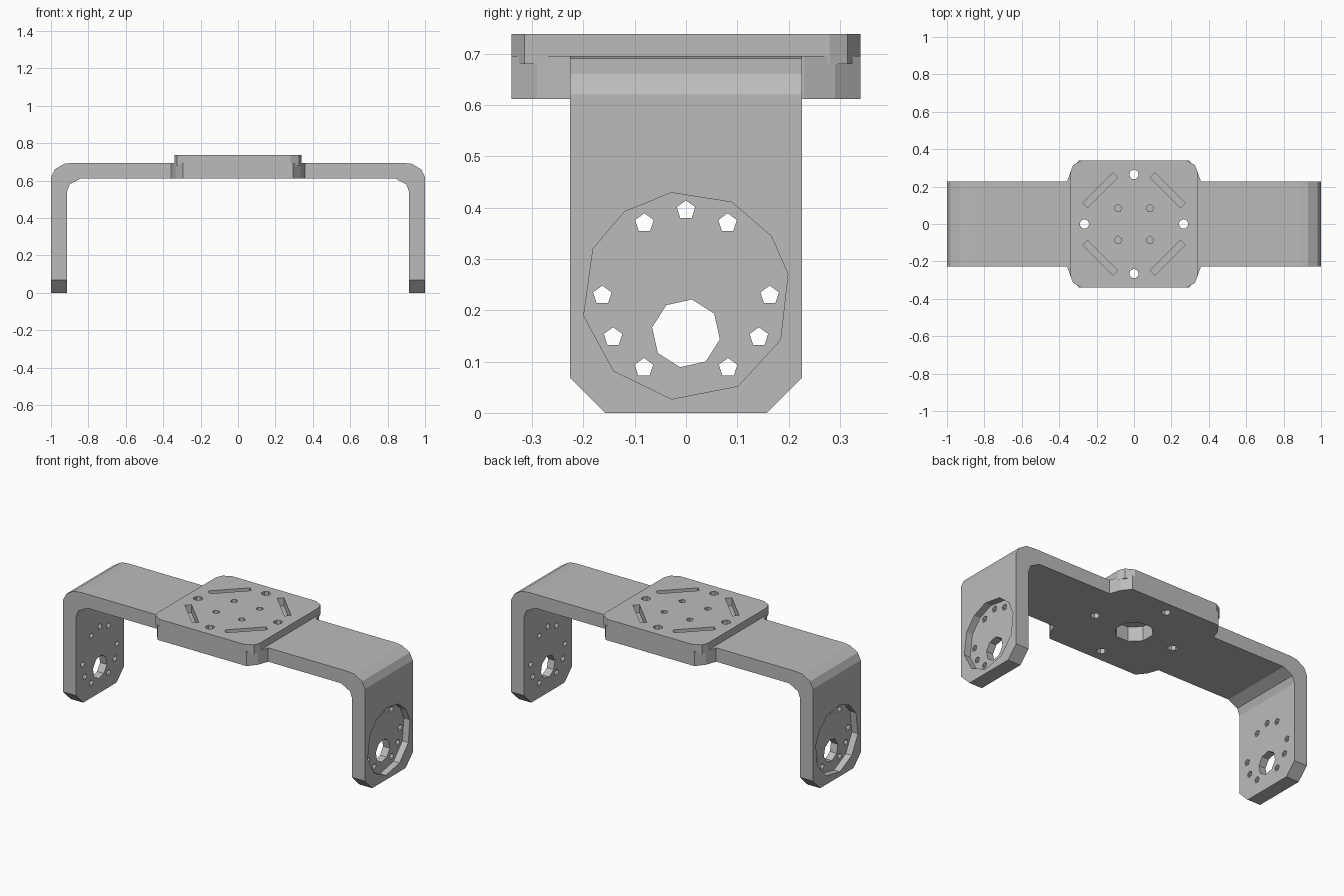
import bpy
import bmesh
from math import cos, sin, radians
from mathutils import Vector, Matrix

cube = bpy.data.objects.get("Cube")
if cube:
    bpy.data.objects.remove(cube, do_unlink=True)

grey = bpy.data.materials.new("matte grey")
grey.use_nodes = True
grey.diffuse_color = (0.5, 0.5, 0.5, 1)
grey.node_tree.nodes["Principled BSDF"].inputs["Base Color"].default_value = (0.5, 0.5, 0.5, 1)

PLACE = {
    "x": lambda u, v, w: (w, u, v),
    "y": lambda u, v, w: (u, w, v),
    "z": lambda u, v, w: (u, v, w),
}


def prism(bm, outline, lo, hi, axis):
    """Extrude a 2D outline between lo and hi along an axis."""
    place = PLACE[axis]
    face = bm.faces.new([bm.verts.new(place(u, v, lo)) for u, v in outline])
    made = bmesh.ops.extrude_face_region(bm, geom=[face])["geom"]
    shift = Vector(place(0, 0, hi - lo))
    bmesh.ops.translate(bm, vec=shift, verts=[g for g in made if isinstance(g, bmesh.types.BMVert)])


def ring(cu, cv, r, angles):
    return [(cu + r * cos(radians(a)), cv + r * sin(radians(a))) for a in angles]


def polygon(cu, cv, r, n, start=90):
    return ring(cu, cv, r, [start + 360 * i / n for i in range(n)])


def mirrored(quarter):
    """Complete an outline from its first-quadrant points."""
    half = quarter + [(-u, v) for u, v in reversed(quarter)]
    return half + [(-u, -v) for u, v in half]


def finish(bm, name):
    bmesh.ops.recalc_face_normals(bm, faces=bm.faces[:])
    mesh = bpy.data.meshes.new(name)
    bm.to_mesh(mesh)
    bm.free()
    mesh.materials.append(grey)
    obj = bpy.data.objects.new(name, mesh)
    bpy.context.collection.objects.link(obj)
    return obj


# U-shaped strap with clipped feet
half = [(0.915, 0), (1, 0), (1, 0.62), (0.98, 0.66), (0.93, 0.69), (0.88, 0.695)]
inner = [(0.84, 0.612), (0.9, 0.58), (0.915, 0.54)]
right_side = inner + half
bm = bmesh.new()
prism(bm, right_side + [(-u, v) for u, v in reversed(right_side)], -0.226, 0.226, "y")
feet = [e for e in bm.edges
        if all(v.co.z < 0.01 for v in e.verts) and abs(e.verts[0].co.y - e.verts[1].co.y) < 0.01]
bmesh.ops.bevel(bm, geom=feet, offset=0.068, segments=1, affect="EDGES")
bracket = finish(bm, "bracket")

# Widened centre and raised mounting plate
bm = bmesh.new()
prism(bm, mirrored([(0.357, 0.2), (0.357, 0.23), (0.335, 0.29), (0.295, 0.34)]), 0.612, 0.695, "z")
centre = finish(bm, "centre_block")
bm = bmesh.new()
prism(bm, mirrored([(0.34, 0.28), (0.325, 0.315), (0.28, 0.34)]), 0.68, 0.738, "z")
plate = finish(bm, "mounting_plate")

# Round recess on the outside of each leg
bm = bmesh.new()
disc = ring(0, 0.228, 0.203, [98, 64, 35, 12, -25, -60, -98, -134, -169, -207, -234])
for lo, hi in ((0.96, 1.1), (-1.1, -0.96)):
    prism(bm, disc, lo, hi, "x")
recesses = finish(bm, "recess_cutter")

# Holes and slots
bm = bmesh.new()
bolts = [(0, 0.395)] + [(s * y, z) for s in (-1, 1)
                        for y, z in ((0.081, 0.37), (0.163, 0.229), (0.142, 0.148), (0.082, 0.088))]
for lo, hi in ((0.8, 1.2), (-1.2, -0.8)):
    prism(bm, polygon(0, 0.155, 0.067, 8, 80), lo, hi, "x")
    for y, z in bolts:
        prism(bm, polygon(y, z, 0.019, 5), lo, hi, "x")
for x, y in ((0.265, 0), (-0.265, 0), (0, 0.265), (0, -0.265)):
    prism(bm, polygon(x, y, 0.026, 7), 0.5, 0.9, "z")
for sx in (-1, 1):
    for sy in (-1, 1):
        prism(bm, polygon(sx * 0.085, sy * 0.085, 0.021, 5), 0.705, 0.9, "z")
        turn = Matrix.Rotation(radians(-45 * sx * sy), 2)
        slot = [turn @ Vector(p) for p in mirrored([(0.115, 0.018)])]
        prism(bm, [(p.x + sx * 0.18, p.y + sy * 0.18) for p in slot], 0.69, 0.9, "z")
prism(bm, polygon(0, 0, 0.104, 8, 22.5), 0.5, 0.698, "z")
holes = finish(bm, "hole_cutter")

# Combine everything into one solid part
for tool, operation in ((centre, "UNION"), (plate, "UNION"),
                        (recesses, "DIFFERENCE"), (holes, "DIFFERENCE")):
    tool.hide_render = True
    mod = bracket.modifiers.new(tool.name, "BOOLEAN")
    mod.operation = operation
    mod.solver = "EXACT"
    mod.object = tool
bpy.context.view_layer.update()
depsgraph = bpy.context.evaluated_depsgraph_get()
solid = bpy.data.meshes.new_from_object(bracket.evaluated_get(depsgraph))
bracket.modifiers.clear()
bracket.data = solid
solid.materials.clear()
solid.materials.append(grey)
for face in solid.polygons:
    face.material_index = 0
for tool in (centre, plate, recesses, holes):
    bpy.data.objects.remove(tool, do_unlink=True)
